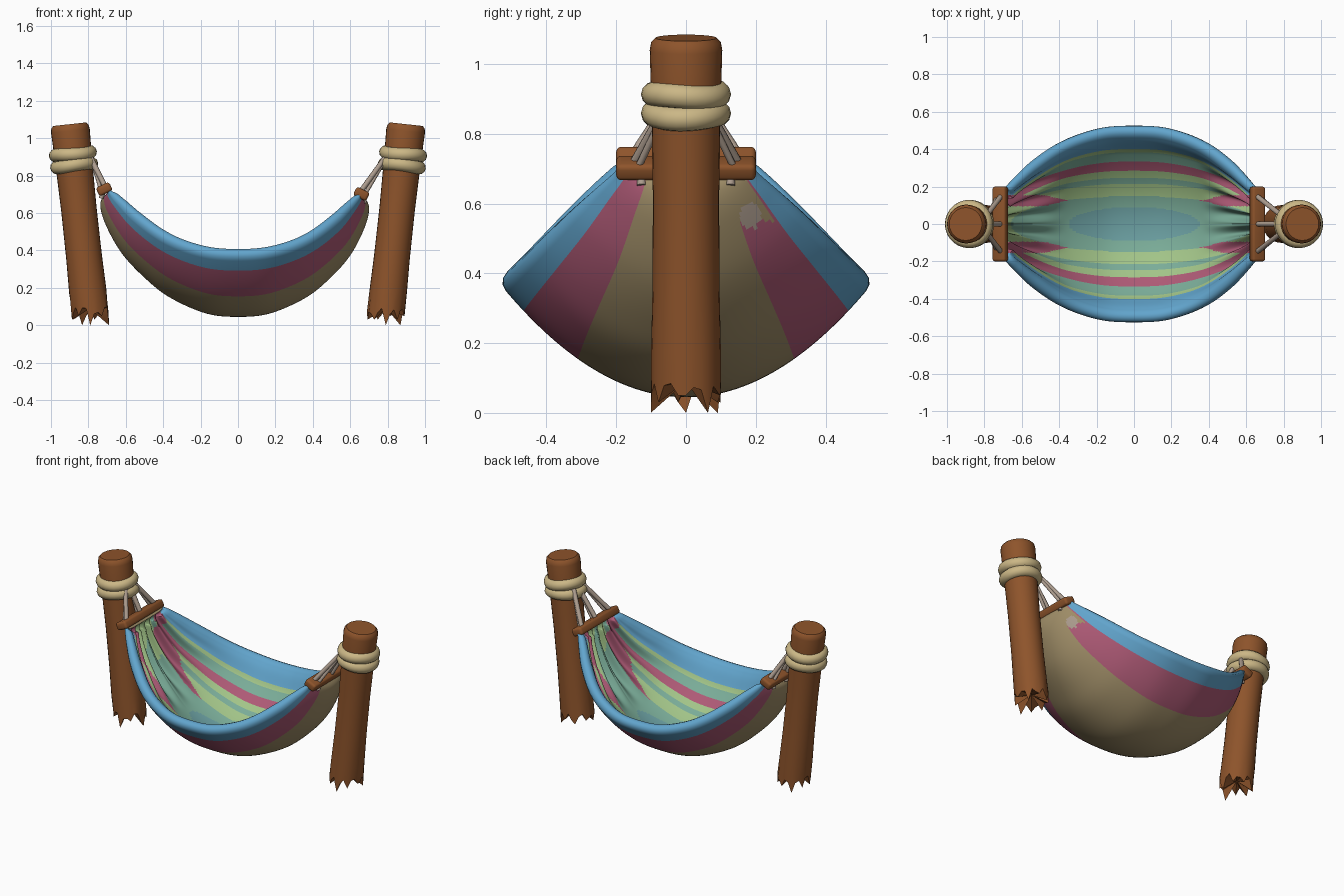
import bpy, bmesh, math, random
from mathutils import Vector, Matrix

if "Cube" in bpy.data.objects:
    bpy.data.objects.remove(bpy.data.objects["Cube"])

random.seed(4)


def mat(name, r, g, b):
    m = bpy.data.materials.new(name)
    lin = [((c / 255 + 0.055) / 1.055) ** 2.4 for c in (r, g, b)]
    m.diffuse_color = (*lin, 1)
    m.use_nodes = True
    m.node_tree.nodes["Principled BSDF"].inputs["Base Color"].default_value = m.diffuse_color
    return m


WOOD = mat("wood", 142, 84, 43)
WRAP = mat("rope wrap", 203, 183, 134)
CORD = mat("grey cord", 172, 156, 142)
BLUE = mat("blue cloth", 98, 165, 205)
PINK = mat("pink cloth", 174, 90, 118)
TAN = mat("tan cloth", 160, 142, 104)
GREEN = mat("green cloth", 162, 196, 136)
SAGE = mat("sage teal cloth", 122, 172, 152)
TEAL = mat("teal cloth", 106, 158, 160)


def finish(bm, name, mats, angle=40):
    bmesh.ops.recalc_face_normals(bm, faces=bm.faces)
    me = bpy.data.meshes.new(name)
    bm.to_mesh(me)
    bm.free()
    for m in mats:
        me.materials.append(m)
    ob = bpy.data.objects.new(name, me)
    bpy.context.collection.objects.link(ob)
    bpy.context.view_layer.objects.active = ob
    ob.select_set(True)
    bpy.ops.object.shade_smooth_by_angle(angle=math.radians(angle))
    ob.select_set(False)
    return ob


def add_torus(bm, centre, axis, R, r, wobble=0.0, n=28, m=12):
    rot = Vector(axis).to_track_quat('Z', 'Y')
    ph = random.uniform(0, 6)
    rings = []
    for i in range(n):
        a = math.tau * i / n
        dz = wobble * math.sin(2 * a + ph)
        rings.append([bm.verts.new(Vector(centre) + rot @ Vector((
            (R + r * math.cos(b)) * math.cos(a), (R + r * math.cos(b)) * math.sin(a), r * math.sin(b) + dz)))
            for b in [math.tau * j / m for j in range(m)]])
    for i in range(n):
        p, q = rings[i], rings[(i + 1) % n]
        for j in range(m):
            k = (j + 1) % m
            bm.faces.new((p[j], q[j], q[k], p[k]))


def add_rod(bm, a, b, r):
    a, b = Vector(a), Vector(b)
    M = Matrix.Translation((a + b) / 2) @ (b - a).to_track_quat('Z', 'Y').to_matrix().to_4x4()
    bmesh.ops.create_cone(bm, cap_ends=True, segments=10, radius1=r, radius2=r, depth=(b - a).length, matrix=M)


# posts, rope wraps, crossbars and cords on both sides
N = 28
for s, side, bx, bz in ((-1, "left", 0.715, 0.728), (1, "right", 0.66, 0.702)):
    foot, head = Vector((s * 0.79, 0, 0.06)), Vector((s * 0.90, 0, 1.075))
    axis = (head - foot).normalized()
    ux = Vector((0, 1, 0)).cross(axis)

    # leaning post with rounded top and splintered foot
    bm = bmesh.new()
    rings = []
    for t, r in ((0, .101), (.12, .100), (.3, .096), (.55, .095), (.8, .099), (.965, .104), (.988, .100), (1, .088)):
        ring = []
        for i in range(N):
            a = math.tau * i / N
            p = foot.lerp(head, t) + (ux * math.cos(a) + Vector((0, 1, 0)) * math.sin(a)) * r
            if t == 0:
                p.z = random.uniform(.055, .10) if i % 3 else random.choice((0.0, .03, .05))
            ring.append(bm.verts.new(p))
        rings.append(ring)
    for p, q in zip(rings, rings[1:]):
        for i in range(N):
            k = (i + 1) % N
            bm.faces.new((p[i], p[k], q[k], q[i]))
    bm.faces.new(rings[-1])
    base = bm.verts.new(foot + axis * .03)
    for i in range(N):
        bm.faces.new((rings[0][(i + 1) % N], rings[0][i], base))
    finish(bm, side + "_post", [WOOD])

    # two-turn rope wrap around the post
    bm = bmesh.new()
    for z in (.856, .915):
        add_torus(bm, foot + axis * ((z - foot.z) / axis.z), axis, .093, .036, .004)
    finish(bm, side + "_rope_wrap", [WRAP])

    # crossbar with rounded edges
    bm = bmesh.new()
    M = Matrix.Translation((s * bx, 0, bz)) @ Matrix.Rotation(s * math.radians(26), 4, 'Y')
    bmesh.ops.create_cube(bm, size=1, matrix=M @ Matrix.Diagonal((.078, .40, .050, 1)))
    bmesh.ops.bevel(bm, geom=bm.edges[:], offset=.014, segments=3, affect='EDGES', profile=.5)
    finish(bm, side + "_crossbar", [WOOD])

    # cords fanning from the wrap into the bar, with short ends tied below it
    bm = bmesh.new()
    for y in (-.15, 0, .15):
        add_rod(bm, (s * .79, y * .3, .90), (s * (bx - .005), y, bz + .012), .014)
        add_rod(bm, (s * .775, y * .4, .865), (s * (bx + .02), y * .92, bz), .010)
        add_rod(bm, (s * bx, y * .85, bz), (s * (bx + .018), y * .85, bz - .05), .013)
    finish(bm, side + "_cords", [CORD])

# hammock: rows are centre x, centre z, rim x, rim y, rim z, from the middle to the end
HALF = [(0, .045, 0, .517, .350), (.17, .063, .16, .508, .361), (.355, .143, .31, .466, .402),
        (.48, .24, .43, .406, .462), (.60, .373, .54, .322, .548), (.68, .53, .61, .248, .626),
        (.70, .635, .65, .200, .675), (.665, .695, .665, .185, .695)]


def shifted(row):
    k = abs(row[0]) / .7
    return (-row[0] - .035 * k ** 3, row[1] + .02 * k ** 3, -row[2] - .035 * k ** 3, row[3], row[4] + .02 * k ** 3)


ROWS = [Vector(shifted(r)) for r in reversed(HALF[1:])] + [Vector(r) for r in HALF]


def row_at(f):
    i = min(int(f), len(ROWS) - 2)
    t = f - i
    a, b = ROWS[i], ROWS[i + 1]
    p, q = ROWS[max(i - 1, 0)], ROWS[min(i + 2, len(ROWS) - 1)]
    return .5 * (2 * a + (b - p) * t + (2 * p - 5 * a + 4 * b - q) * t * t + (3 * a - p - 3 * b + q) * t ** 3)


def surf(f, v):
    cx, cz, rx, ry, rz = row_at(f)
    return Vector((cx + (rx - cx) * v * v, ry * v, cz + (rz - cz) * v * v))


def step(a, b, x):
    x = min(max((x - a) / (b - a), 0), 1)
    return x * x * (3 - 2 * x)


NU, NV = 130, 180
L = len(ROWS) - 1


def thickness(f, v):
    e = abs(f / L * 2 - 1)
    folds = step(.3, .6, e) * (1 - step(.9, 1, e)) * (1 - step(.75, .95, abs(v)))
    hem = .024 * step(.78, .97, abs(v)) * (1 - step(.5, .9, e))
    return .044 + hem - .024 * step(.8, 1, e) + folds * .02 * math.sin(abs(v) * 24 + 1)


def outer_colour(p, w):
    corner = p.x > 0 and p.y > 0            # bare tan corner with a grey smudge
    if corner and math.hypot(p.y - .185, (p.z - .565) * .8) < .03 and w < .9:
        return 6
    bare = corner and p.z > .55
    return 2 if w < (.88 if bare else .60) else 1 if w < .90 else 0


BANDS = ((.46, 3), (.52, 4), (.605, 3), (.70, 1), (.80, 4), (.845, 3), (9, 0))


def inner_colour(p, w):
    ax = abs(p.x)
    if (p.y / .09) ** 2 + (p.x / .35) ** 2 < 1:
        return 5
    # pointed pink streaks between the end folds
    if abs(abs(p.y) - .125) < .03 * step(.34, .5, ax):
        return 1
    if (p.y / .15) ** 2 + (p.x / .66) ** 2 < 1:
        return 4
    return next(c for lim, c in BANDS if w < lim)


bm = bmesh.new()
loops = []
for i in range(NU + 1):
    f = L * i / NU
    outs, ins = [], []
    for j in range(NV + 1):
        v = j / NV * 2 - 1
        p = surf(f, v)
        du = surf(min(f + .02, L), v) - surf(max(f - .02, 0), v)
        dv = surf(f, v + .01) - surf(f, v - .01)
        n = du.cross(dv).normalized()
        outs.append(p)
        ins.append(p + n * thickness(f, v))
        if j in (0, NV):   # rounded hem between the two skins
            t = thickness(f, v)
            d = dv.normalized() * (1 if j else -1)
            hem = [p + n * t / 2 * (1 - math.cos(a)) + d * t * .55 * math.sin(a)
                   for a in [math.pi * k / 6 for k in range(1, 6)]]
            if j:
                hem_hi = hem
            else:
                hem_lo = hem
    loops.append([bm.verts.new(c) for c in outs + hem_hi + ins[::-1] + hem_lo[::-1]])
M = len(loops[0])
for p, q in zip(loops, loops[1:]):
    for j in range(M):
        k = (j + 1) % M
        face = bm.faces.new((p[j], q[j], q[k], p[k]))
        c = face.calc_center_median()
        if j < NV:
            face.material_index = outer_colour(c, abs((j + .5) / NV * 2 - 1))
        elif NV + 6 <= j < 2 * NV + 6:
            face.material_index = inner_colour(c, abs((j - NV - 5.5) / NV * 2 - 1))
# close both ends under the crossbars
for lp in (loops[0], loops[-1]):
    for j in range(NV):
        a, b = 2 * NV + 6 - j, 2 * NV + 5 - j
        bm.faces.new((lp[j], lp[j + 1], lp[b], lp[a])).material_index = 2
    bm.faces.new(lp[NV:NV + 7])
    bm.faces.new(lp[2 * NV + 6:] + [lp[0]])
finish(bm, "hammock_cloth", [BLUE, PINK, TAN, GREEN, SAGE, TEAL, CORD], 60)
